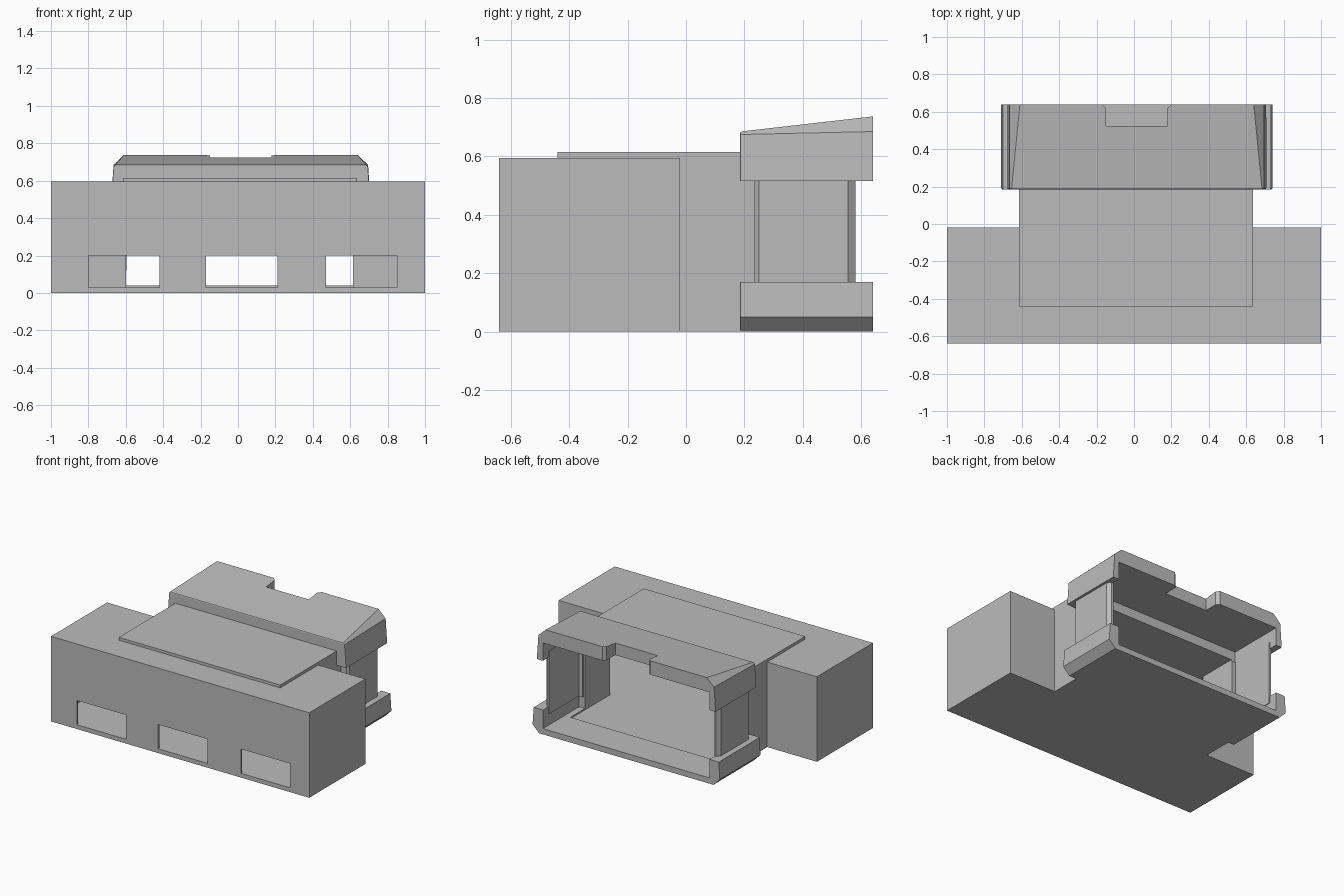
import bpy, bmesh

if "Cube" in bpy.data.objects:
    bpy.data.objects.remove(bpy.data.objects["Cube"])

grey = bpy.data.materials.new("plain_grey")
grey.use_nodes = True
grey.diffuse_color = (0.5, 0.5, 0.5, 1)
grey.node_tree.nodes["Principled BSDF"].inputs["Base Color"].default_value = (0.5, 0.5, 0.5, 1)

MID = 0.015  # centre line of the rear housing


def loft(name, first, second):
    """Solid between two matching rings of points."""
    bm = bmesh.new()
    a = [bm.verts.new(p) for p in first]
    b = [bm.verts.new(p) for p in second]
    n = len(a)
    bm.faces.new(a)
    bm.faces.new(b[::-1])
    for i in range(n):
        j = (i + 1) % n
        bm.faces.new((a[j], a[i], b[i], b[j]))
    bmesh.ops.recalc_face_normals(bm, faces=bm.faces[:])
    mesh = bpy.data.meshes.new(name)
    bm.to_mesh(mesh)
    bm.free()
    mesh.materials.append(grey)
    obj = bpy.data.objects.new(name, mesh)
    bpy.context.scene.collection.objects.link(obj)
    return obj


def prism(name, outline, z0, z1):
    return loft(name, [(x, y, z0) for x, y in outline], [(x, y, z1) for x, y in outline])


def box(name, xs, ys, zs):
    (x0, x1), (y0, y1) = xs, ys
    return prism(name, [(x0, y0), (x1, y0), (x1, y1), (x0, y1)], *zs)


def apply_modifier(obj, mod):
    bpy.context.view_layer.objects.active = obj
    bpy.ops.object.modifier_apply(modifier=mod.name)


def combine(obj, tool, operation="DIFFERENCE"):
    mod = obj.modifiers.new("combine", "BOOLEAN")
    mod.operation, mod.solver, mod.object = operation, "EXACT", tool
    apply_modifier(obj, mod)
    bpy.data.objects.remove(tool)


# Wide hollow front body with the narrower neck behind it
body = box("front_body", (-1, 1), (-0.64, -0.02), (0, 0.595))
combine(body, box("neck", (-0.615, 0.635), (-0.3, 0.23), (0, 0.605)), "UNION")
combine(body, box("body_cavity", (-0.98, 0.98), (-0.625, -0.04), (0.03, 0.575)))
combine(body, box("neck_cavity", (-0.6, 0.615), (-0.3, 0.4), (0.03, 0.575)))

# Three slots through the front wall
for x in (-0.8, -0.17, 0.47):
    combine(body, box("slot", (x, x + 0.38), (-0.8, -0.5), (0.03, 0.2)))

# Raised plate on top
box("top_plate", (-0.615, 0.635), (-0.44, 0.23), (0.585, 0.615))


# Rear housing: tapered sides, chamfered underside, roof rising to the back
def ring(y, half):
    right = [(MID + x, y, z) for x, z in half]
    left = [(MID - x, y, z) for x, z in reversed(half)]
    return right + left


lower = [(0.675, 0), (0.725, 0.05)]
housing = loft("rear_housing",
               ring(0.185, lower + [(0.681, 0.675), (0.67, 0.685)]),
               ring(0.64, lower + [(0.68, 0.685), (0.625, 0.737)]))

# Softened front rim
bm = bmesh.new()
bm.from_mesh(housing.data)
rim = [e for e in bm.edges if all(v.co.y < 0.2 for v in e.verts)]
bmesh.ops.bevel(bm, geom=rim, offset=0.007, segments=2, profile=0.5, affect="EDGES")
bm.to_mesh(housing.data)
bm.free()

combine(housing, box("housing_cavity", (MID - 0.645, MID + 0.645), (0.24, 0.8), (0.04, 0.64)))
combine(housing, box("passage", (-0.6, 0.615), (0, 0.4), (0.03, 0.575)))

# Roof notch with flared mouth
combine(housing, prism("notch", [(-0.15, 0.525), (0.18, 0.525), (0.18, 0.62), (0.22, 0.66),
                                 (-0.19, 0.66), (-0.15, 0.62)], 0.6, 0.9))

# Open bands in both sides, each filled by a set-back panel
for side, name in ((1, "left"), (-1, "right")):
    edges = sorted((MID + side * 0.62, MID + side * 0.9))
    combine(housing, box("side_gap", edges, (0.1, 0.8), (0.17, 0.515)))
    outline = [(0.61, 0.235), (0.66, 0.235), (0.675, 0.25), (0.675, 0.555),
               (0.655, 0.58), (0.64, 0.58), (0.64, 0.25), (0.61, 0.25)]
    prism(name + "_side_panel", [(MID + side * x, y) for x, y in outline], 0.12, 0.56)
